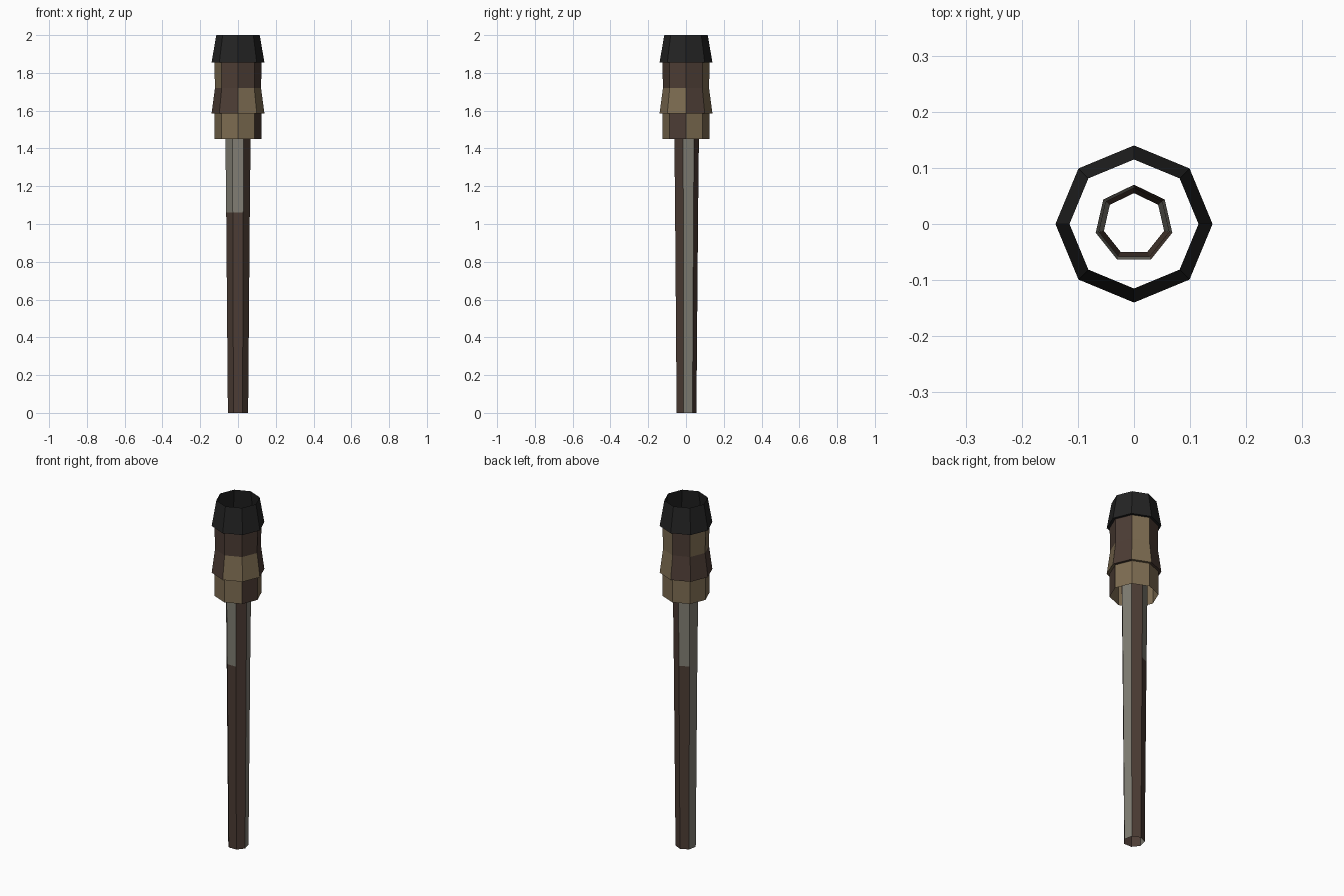
import bpy, bmesh, math

if "Cube" in bpy.data.objects:
    bpy.data.objects.remove(bpy.data.objects["Cube"])


def material(name, rgb):
    m = bpy.data.materials.new(name)
    m.diffuse_color = (*rgb, 1.0)
    m.use_nodes = True
    m.node_tree.nodes["Principled BSDF"].inputs["Base Color"].default_value = m.diffuse_color
    return m


BROWN = material("dark brown", (0.073, 0.046, 0.035))
TAN = material("tan", (0.205, 0.15, 0.083))
GREY = material("weathered grey", (0.22, 0.21, 0.175))
BLACK = material("charred black", (0.017, 0.017, 0.017))


def tube(name, sides, start, profile, patterns, mats):
    """Open flat-faced tube. profile: (radius, z) rings from the bottom up.
    patterns: one string per band, one material digit per side,
    going counterclockwise from the start angle."""
    bm = bmesh.new()
    rings = []
    for r, z in profile:
        angles = [math.radians(start) + 2 * math.pi * i / sides for i in range(sides)]
        rings.append([bm.verts.new((r * math.cos(a), r * math.sin(a), z)) for a in angles])
    for low, high, pattern in zip(rings, rings[1:], patterns):
        for i in range(sides):
            j = (i + 1) % sides
            f = bm.faces.new((low[i], low[j], high[j], high[i]))
            f.material_index = int(pattern[i])
    mesh = bpy.data.meshes.new(name)
    bm.to_mesh(mesh)
    bm.free()
    for m in mats:
        mesh.materials.append(m)
    obj = bpy.data.objects.new(name, mesh)
    bpy.context.collection.objects.link(obj)
    return obj


# Seven-sided wooden handle, with grey planks on some sides
tube("handle", 7, 90,
     [(0.055, 0.0), (0.064, 1.06), (0.070, 1.60)],
     ["0100010", "1111010"], [BROWN, GREY])

# Patchwork wrap: straight band, flared band with overhang, straight band
tube("head_wrap", 8, 0,
     [(0.125, 1.45), (0.125, 1.585), (0.14, 1.585), (0.122, 1.72), (0.125, 1.855)],
     ["11111110", "01000011", "01000011", "01011000"], [BROWN, TAN])

# Burnt rim, overhanging the wrap and open at the top
tube("burnt_rim", 8, 0,
     [(0.125, 1.855), (0.14, 1.855), (0.115, 2.0)],
     ["0" * 8, "0" * 8], [BLACK])
